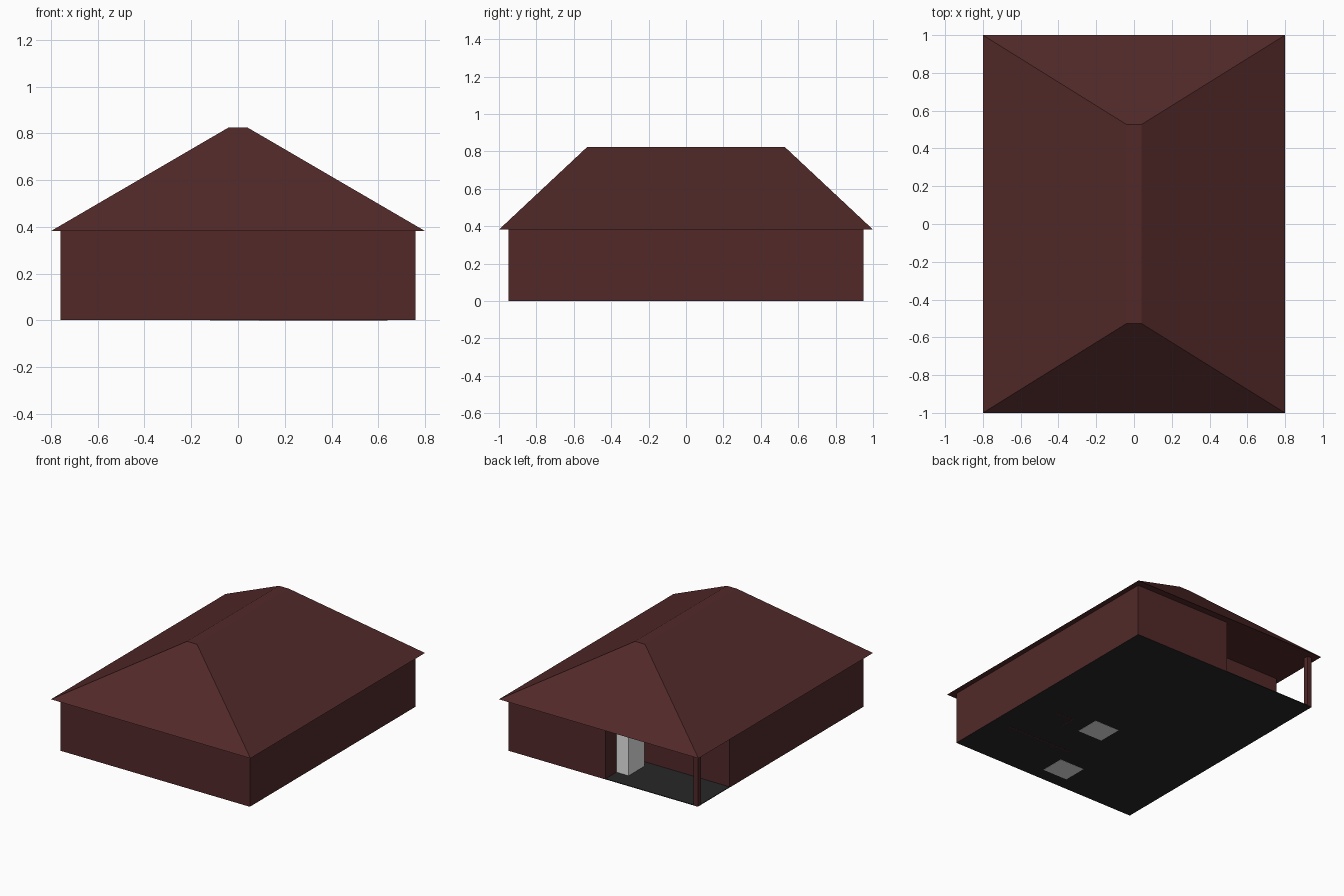
import bpy, bmesh

if "Cube" in bpy.data.objects:
    bpy.data.objects.remove(bpy.data.objects["Cube"])


def material(name, rgb):
    m = bpy.data.materials.new(name)
    m.diffuse_color = (*rgb, 1)
    m.use_nodes = True
    m.node_tree.nodes["Principled BSDF"].inputs["Base Color"].default_value = m.diffuse_color
    return m


maroon = material("dark maroon", (0.084, 0.022, 0.022))
black = material("charcoal floor", (0.021, 0.021, 0.021))
gray = material("light gray", (0.80, 0.80, 0.80))


def finish(name, bm, mat):
    bmesh.ops.recalc_face_normals(bm, faces=bm.faces)
    me = bpy.data.meshes.new(name)
    bm.to_mesh(me)
    bm.free()
    me.materials.append(mat)
    ob = bpy.data.objects.new(name, me)
    bpy.context.collection.objects.link(ob)
    return ob


def box(name, x0, x1, y0, y1, z0, z1, mat):
    bm = bmesh.new()
    bmesh.ops.create_cube(bm, size=1)
    for v in bm.verts:
        v.co = (x1 if v.co.x > 0 else x0,
                y1 if v.co.y > 0 else y0,
                z1 if v.co.z > 0 else z0)
    return finish(name, bm, mat)


W, D, H, T = 0.76, 0.95, 0.382, 0.03   # half width, half depth, wall height, thickness
PX, PY = -0.02, 0.585                  # inner corner of the back porch

# hipped roof: a cube whose top is squeezed to the narrow flat ridge
bm = bmesh.new()
bmesh.ops.create_cube(bm, size=2)
for v in bm.verts:
    top = v.co.z > 0
    v.co.x *= 0.04 if top else 0.80
    v.co.y *= 0.527 if top else 1.0
    v.co.z = 0.825 if top else H
finish("roof", bm, maroon)

# floor slab
box("floor", -W + 0.001, W - 0.001, -D + 0.001, D - 0.001, 0.001, 0.006, black)

# outer walls, leaving the porch corner open
box("front_wall", -W, W, -D, -D + T, 0.0012, H, maroon)
box("right_wall", W - T, W, -D, D, 0.0012, H, maroon)
box("back_wall", PX, W, D - T, D, 0.0012, H, maroon)
box("left_wall", -W, -W + T, -D, PY, 0.0012, H, maroon)
box("porch_back_wall", -W, PX + T, PY - T, PY, 0.0012, H, maroon)
box("porch_side_wall", PX, PX + T, PY - T, D, 0.0012, H, maroon)
box("porch_post", -W, -W + 0.036, D - 0.036, D, 0.0012, H, maroon)

# gray cabinet standing against the porch side wall
box("porch_cabinet", -0.117, 0.08, 0.64, 0.825, 0.004, 0.37, gray)

# indoor blocks whose undersides show through the floor
for i, (cx, cy) in enumerate([(0.135, -0.21), (-0.02, -0.76)]):
    box(f"indoor_block_{i}", cx - 0.1, cx + 0.1, cy - 0.09, cy + 0.09, 0.0, 0.37, gray)

# thin indoor partitions
for i, (x0, x1, y0, y1) in enumerate([(0.09, 0.64, -0.56, -0.55),
                                      (0.36, 0.50, -0.215, -0.205),
                                      (0.36, 0.37, -0.32, -0.205)]):
    box(f"partition_{i}", x0, x1, y0, y1, 0.0, H, maroon)
